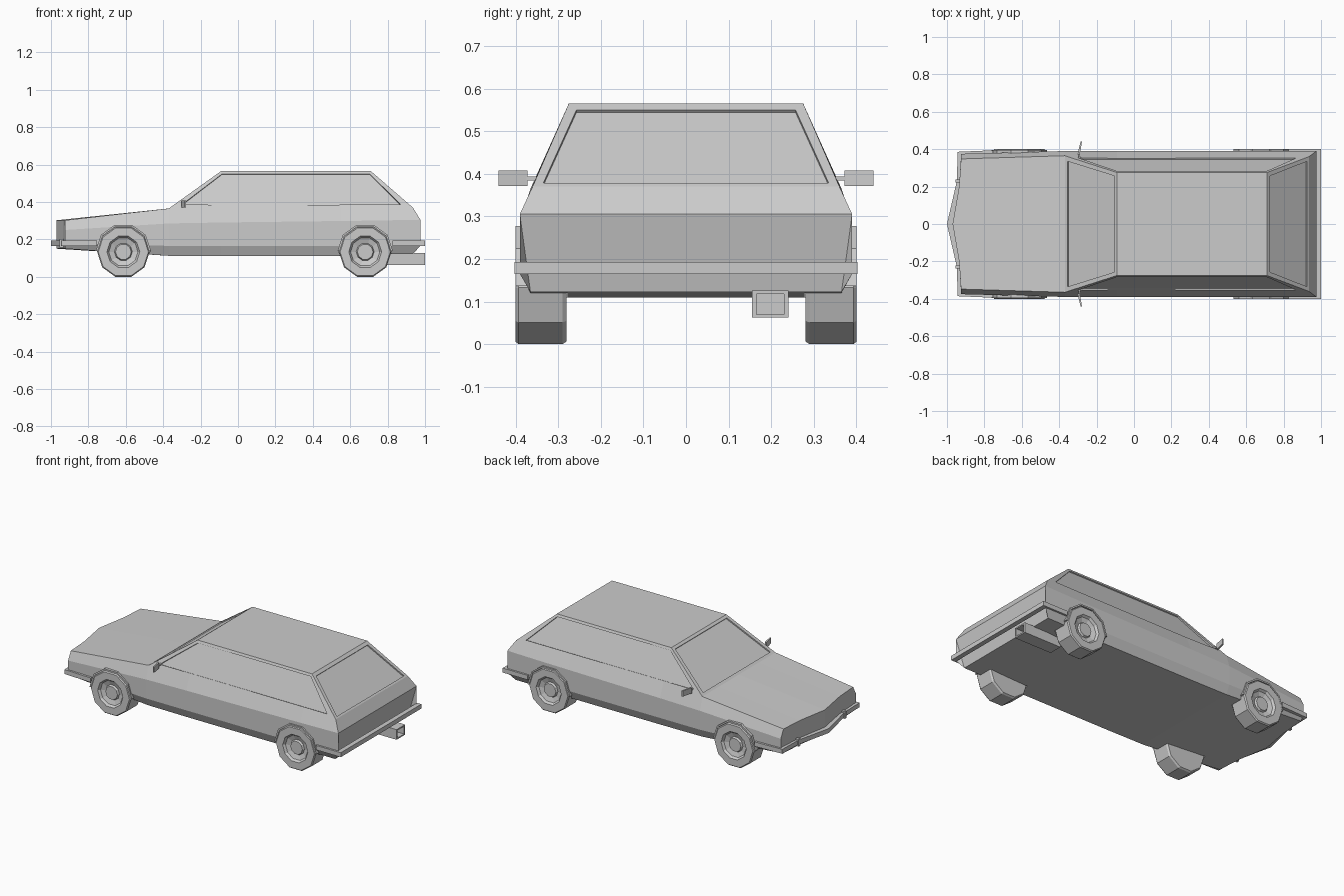
import bpy, bmesh, math
from mathutils import Vector, Matrix

if "Cube" in bpy.data.objects:
    bpy.data.objects.remove(bpy.data.objects["Cube"])


def finish(name, bm):
    bmesh.ops.remove_doubles(bm, verts=bm.verts, dist=0.0005)
    bmesh.ops.dissolve_degenerate(bm, edges=bm.edges, dist=0.0005)
    bmesh.ops.recalc_face_normals(bm, faces=bm.faces)
    me = bpy.data.meshes.new(name)
    bm.to_mesh(me)
    bm.free()
    ob = bpy.data.objects.new(name, me)
    bpy.context.collection.objects.link(ob)
    return ob


def prism(name, pts, vec):
    """Extrude a closed outline along vec."""
    bm = bmesh.new()
    a = [bm.verts.new(Vector(p)) for p in pts]
    b = [bm.verts.new(Vector(p) + Vector(vec)) for p in pts]
    n = len(pts)
    bm.faces.new(a)
    bm.faces.new(b[::-1])
    for i in range(n):
        bm.faces.new((a[i], b[i], b[(i + 1) % n], a[(i + 1) % n]))
    return finish(name, bm)


def box(name, lo, hi):
    (x0, y0, z0), (x1, y1, z1) = lo, hi
    return prism(name, [(x0, y0, z0), (x1, y0, z0), (x1, y1, z0), (x0, y1, z0)], (0, 0, z1 - z0))


def cut(ob, cutter):
    cutter.hide_render = True
    mod = ob.modifiers.new("cut", 'BOOLEAN')
    mod.object, mod.operation, mod.solver = cutter, 'DIFFERENCE', 'EXACT'
    bpy.context.view_layer.objects.active = ob
    bpy.ops.object.modifier_apply(modifier=mod.name)
    bpy.data.objects.remove(cutter)


def recess(ob, pts, normal, depth=0.008):
    n = Vector(normal).normalized()
    cut(ob, prism("window_cutter", [Vector(p) - n * depth for p in pts], n * 0.05))


# Body: half cross-sections lofted along x, then mirrored
def section(x, yt, zt, yw, zw, zl, yb, zb, xc=None, xm=None, xb=None):
    xc, xm, xb = (x if v is None else v for v in (xc, xm, xb))
    return [(xc, 0, zt), (xm, 0.2, zt), (x, yt, zt), (x, yw, zw), (x, yw, zl),
            (xb, yb, zb), (min(xb, xm), 0.2, zb), (min(xb, xc), 0, zb)]


sections = [
    section(-0.925, 0.348, 0.302, 0.375, 0.25, 0.18, 0.355, 0.15, xc=-0.97, xm=-0.935),
    section(-0.37, 0.365, 0.365, 0.39, 0.285, 0.165, 0.365, 0.112),
    section(-0.09, 0.275, 0.565, 0.39, 0.29, 0.165, 0.365, 0.11),
    section(0.55, 0.275, 0.565, 0.39, 0.298, 0.165, 0.365, 0.11),
    section(0.71, 0.275, 0.565, 0.39, 0.30, 0.165, 0.365, 0.115),
    section(0.935, 0.36, 0.37, 0.39, 0.304, 0.165, 0.365, 0.122, xb=0.85),
    section(0.975, 0.39, 0.305, 0.39, 0.305, 0.165, 0.365, 0.122, xb=0.935),
]
bm = bmesh.new()
rows = [[bm.verts.new(p) for p in s] for s in sections]
for r, s in zip(rows, rows[1:]):
    for j in range(7):
        bm.faces.new((r[j], r[j + 1], s[j + 1], s[j]))
for r in (rows[0], rows[-1]):
    for j in range(3):
        bm.faces.new((r[j], r[j + 1], r[6 - j], r[7 - j]))
bmesh.ops.mirror(bm, geom=bm.verts[:] + bm.edges[:] + bm.faces[:],
                 matrix=Matrix.Identity(4), axis='Y', merge_dist=0.0005)
body = finish("car_body", bm)

# Recessed windows
recess(body, [(-0.355, -0.335, 0.376), (-0.355, 0.335, 0.376),
              (-0.105, 0.257, 0.554), (-0.105, -0.257, 0.554)], (-0.2, 0, 0.28))
recess(body, [(0.727, -0.257, 0.55), (0.727, 0.257, 0.55),
              (0.926, 0.335, 0.378), (0.926, -0.335, 0.378)], (0.195, 0, 0.225))
for s in (-1, 1):
    recess(body, [(-0.30, s * 0.352, 0.385), (0.87, s * 0.353, 0.385),
                  (0.705, s * 0.282, 0.55), (-0.085, s * 0.282, 0.55)], (0, s, 0.43))


# Wheels, wheel wells and arch trims, all ten-sided
def ring(r, k0, k1, cx, y, cz):
    return [(cx + r * math.cos(k * math.pi / 5), y, cz + r * math.sin(k * math.pi / 5))
            for k in range(k0, k1 + 1)]


def wheel(name, cx, s):
    profile = [(0, 0.28), (0.133, 0.28), (0.14, 0.29), (0.14, 0.393), (0.134, 0.40),
               (0.088, 0.40), (0.078, 0.386), (0.048, 0.376), (0.042, 0.388), (0, 0.388)]
    bm = bmesh.new()
    loops = [[bm.verts.new(p) for p in ring(max(r, 1e-5), 0, 9, cx, s * y, 0.133)]
             for r, y in profile]
    for a, b in zip(loops, loops[1:]):
        for i in range(10):
            j = (i + 1) % 10
            bm.faces.new((a[i], a[j], b[j], b[i]))
    return finish(name, bm)


for end, cx in (("front", -0.613), ("rear", 0.68)):
    for side, s in (("left", 1), ("right", -1)):
        cut(body, prism("well_cutter", ring(0.142, 0, 9, cx, s * 0.278, 0.136), (0, s * 0.2, 0)))
        yo = 0.396 if end == "front" else 0.40
        prism(f"{end}_{side}_arch_trim",
              ring(0.148, 0, 5, cx, s * yo, 0.137) + ring(0.138, 0, 5, cx, s * yo, 0.137)[::-1],
              (0, -s * 0.03, 0))
        wheel(f"{end}_{side}_wheel", cx, s)


# Bumpers: wrapped strips from half outlines
def bumper(name, outer, inner):
    path = [(x, -y) for x, y in outer[::-1] if y > 0] + outer
    back = [(x, -y) for x, y in inner[::-1] if y > 0] + inner
    prism(name, [(x, y, 0.165) for x, y in path + back[::-1]], (0, 0, 0.028))


bumper("front_bumper",
       [(-1.0, 0), (-0.947, 0.23), (-0.943, 0.386), (-0.755, 0.394)],
       [(-0.965, 0), (-0.92, 0.23), (-0.92, 0.37), (-0.755, 0.37)])
bumper("rear_bumper",
       [(1.0, 0), (1.0, 0.402), (0.825, 0.402)],
       [(0.97, 0), (0.97, 0.385), (0.825, 0.385)])

# Bumper guards and door mirrors
for side, s in (("left", 1), ("right", -1)):
    box(f"{side}_bumper_guard", (-0.955, s * 0.23 - 0.009, 0.157), (-0.92, s * 0.23 + 0.009, 0.202))
    prism(f"{side}_mirror", [(-0.302, s * 0.372, 0.371), (-0.286, s * 0.44, 0.371),
                             (-0.278, s * 0.44, 0.371), (-0.29, s * 0.372, 0.371)], (0, 0, 0.036))
    prism(f"{side}_mirror_arm", [(-0.298, s * 0.335, 0.384), (-0.298, s * 0.374, 0.384),
                                 (-0.288, s * 0.374, 0.384), (-0.288, s * 0.335, 0.384)], (0, 0, 0.009))

# Square tow tube under the tail
tube = box("tow_tube", (0.74, 0.155, 0.062), (1.0, 0.24, 0.126))
cut(tube, box("tube_cutter", (0.9, 0.165, 0.07), (1.1, 0.23, 0.118)))
